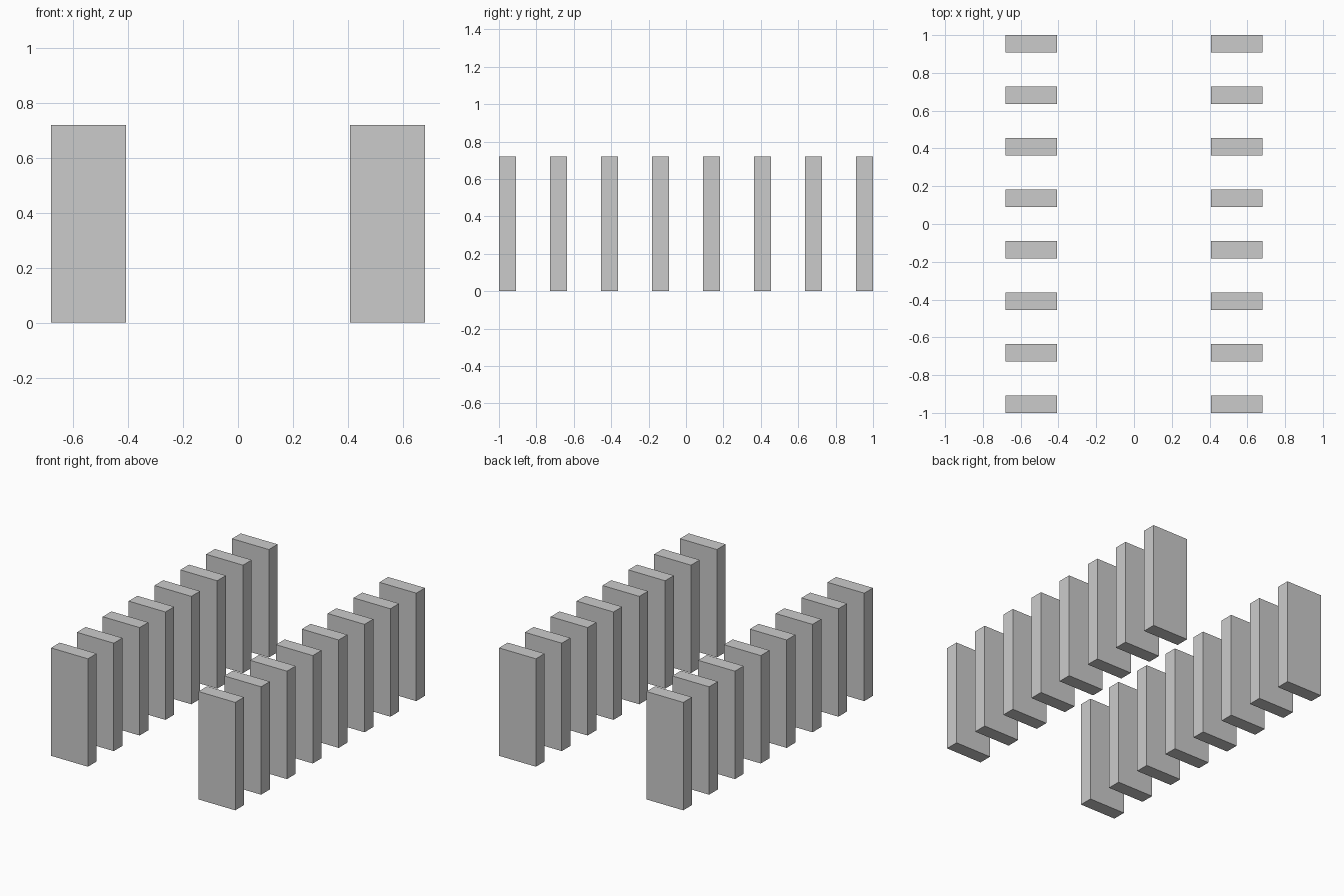
import bpy

if "Cube" in bpy.data.objects:
    bpy.data.objects.remove(bpy.data.objects["Cube"])

WIDTH, DEPTH, HEIGHT = 0.272, 0.092, 0.72
OUTER_X = 0.68
COUNT = 8
STEP = (2.0 - DEPTH) / (COUNT - 1)


def slab(name, x, y):
    bpy.ops.mesh.primitive_cube_add(size=1, location=(x, y, HEIGHT / 2))
    ob = bpy.context.object
    ob.name = name
    ob.scale = (WIDTH, DEPTH, HEIGHT)
    bpy.ops.object.transform_apply(location=False, rotation=False, scale=True)


# Two parallel rows of upright slabs, evenly spaced front to back
for side, sign in (("left", -1), ("right", 1)):
    for i in range(COUNT):
        slab(f"{side}_slab_{i + 1}", sign * (OUTER_X - WIDTH / 2),
             -1 + DEPTH / 2 + i * STEP)
